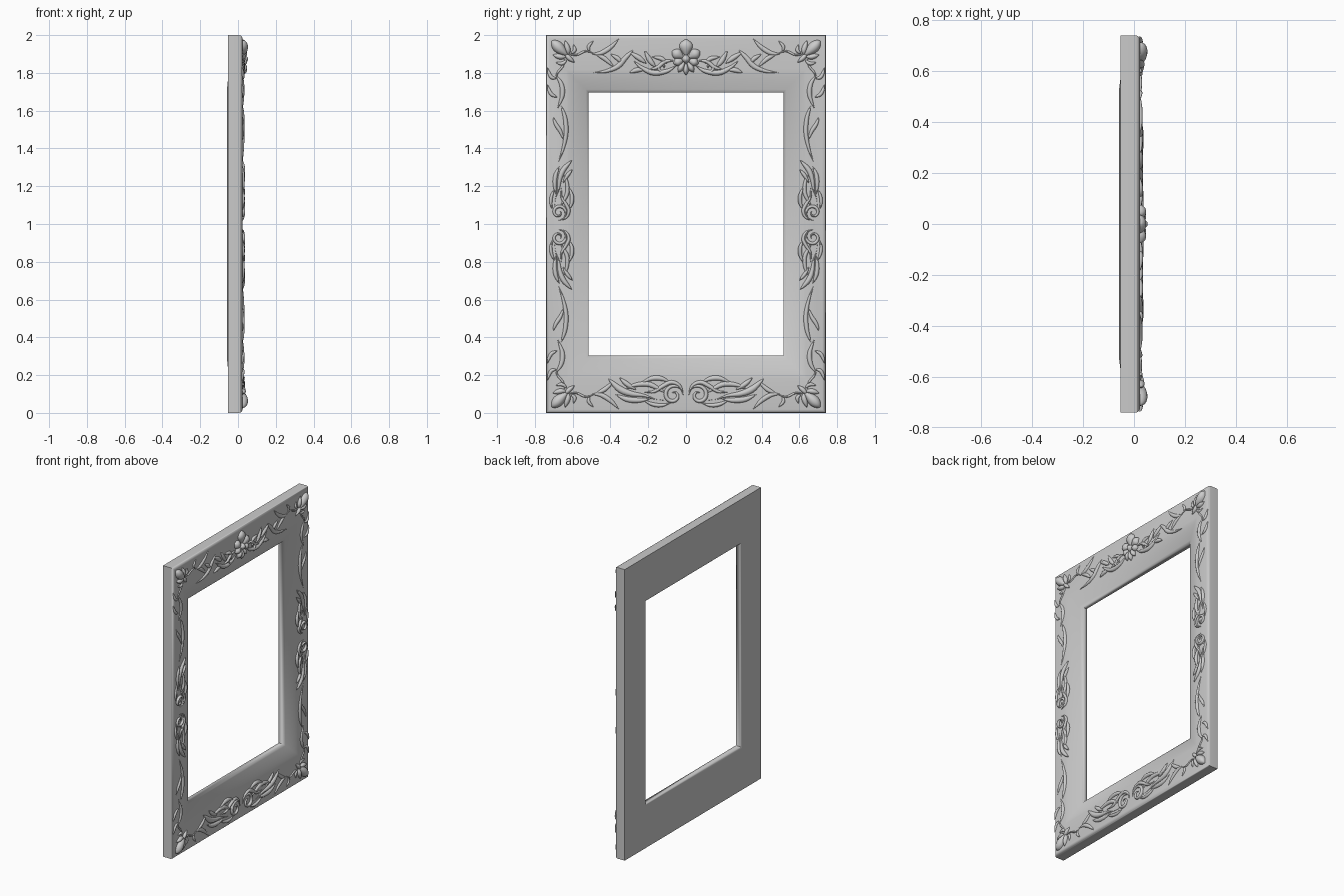
import bpy, bmesh, math
from mathutils import Vector

FACE = 0.024   # x of the flat front of the frame


def make(name, bm, angle=40):
    bmesh.ops.recalc_face_normals(bm, faces=bm.faces)
    me = bpy.data.meshes.new(name)
    bm.to_mesh(me)
    bm.free()
    ob = bpy.data.objects.new(name, me)
    bpy.context.collection.objects.link(ob)
    bpy.ops.object.select_all(action='DESELECT')
    ob.select_set(True)
    bpy.context.view_layer.objects.active = ob
    bpy.ops.object.shade_smooth_by_angle(angle=math.radians(angle))
    return ob


# Frame: rectangular rings (half width, half height, x) bridged into a closed loop
rings = [(0.74, 1.0, -0.052), (0.74, 1.0, 0.004)]
for i in range(1, 6):
    t = i / 5 * math.pi / 2
    rings.append((0.722 + 0.018 * math.cos(t), 0.982 + 0.018 * math.cos(t), 0.004 + 0.02 * math.sin(t)))
for i in range(9):   # gentle slope down to the opening
    t = i / 8
    d = 0.12 * (1 - t)
    rings.append((0.515 + d, 0.697 + d, FACE - 0.042 * t ** 1.4))
rings += [(0.515, 0.697, -0.050), (0.520, 0.703, -0.057), (0.532, 0.718, -0.058), (0.58, 0.775, -0.052)]
bm = bmesh.new()
loops = [[bm.verts.new((x, sy * hy, 1 + sz * hz)) for sy, sz in ((-1, -1), (1, -1), (1, 1), (-1, 1))]
         for hy, hz, x in rings]
for a, b in zip(loops, loops[1:] + loops[:1]):
    for k in range(4):
        bm.faces.new((a[k], a[(k + 1) % 4], b[(k + 1) % 4], b[k]))
make("frame", bm, 65)


def spline(pts, n=18):
    P = [Vector(p) for p in pts]
    P = [2 * P[0] - P[1]] + P + [2 * P[-1] - P[-2]]
    out = []
    for i in range(n + 1):
        s = i / n * (len(P) - 3)
        k = min(int(s), len(P) - 4)
        t = s - k
        a, b, c, d = P[k:k + 4]
        out.append(0.5 * (2 * b + (c - a) * t + (2 * a - 5 * b + 4 * c - d) * t * t
                          + (3 * b - a - 3 * c + d) * t ** 3))
    return out


def stroke(bm, pts, w, h, place, n=18, peak=0.5):
    """Raised leaf or stem: half-ellipse section swept along a path, pointed at both ends."""
    c = spline(pts, n)
    rows = []
    for i, p in enumerate(c):
        d = (c[min(i + 1, n)] - c[max(i - 1, 0)]).normalized()
        side = Vector((-d.y, d.x))
        t = i / n
        f = max(0.05, math.sin(math.pi * t ** (math.log(0.5) / math.log(peak)))) ** 0.8
        row = []
        for k in range(9):
            a = math.pi * k / 8
            q = place(p + side * (w * f * math.cos(a)))
            row.append(bm.verts.new((FACE - 0.002 + h * f ** 0.7 * math.sin(a), q[0], q[1])))
        rows.append(row)
    for r, s in zip(rows, rows[1:]):
        for k in range(8):
            bm.faces.new((r[k], r[k + 1], s[k + 1], s[k]))
    bm.faces.new(rows[0])
    bm.faces.new(rows[-1])


def spiral(cy, cz, r0, r1, a0, turns, n=14):
    return [(cy + (r0 + (r1 - r0) * i / n) * math.cos(a0 + turns * 2 * math.pi * i / n),
             cz + (r0 + (r1 - r0) * i / n) * math.sin(a0 + turns * 2 * math.pi * i / n)) for i in range(n + 1)]


def ornament(name, strokes, place):
    bm = bmesh.new()
    for pts, w, h, peak in strokes:
        stroke(bm, pts, w, h, place, 36 if len(pts) > 8 else 18, peak)
    return make(name, bm, 60)


# Corner sprig, measured inward from the outer corner (along, down)
arm = [
    ([(.11, .10), (.16, .105), (.21, .085), (.26, .10)], .006, .009, .5),
    ([(.24, .10), (.29, .095), (.34, .065), (.385, .02)], .013, .012, .5),
    ([(.23, .09), (.225, .06), (.25, .03)], .009, .011, .5),
    ([(.26, .10), (.31, .125), (.36, .17)], .012, .012, .5),
    ([(.13, .10), (.15, .08), (.145, .05)], .010, .012, .5),
]
down = [
    ([(.10, .11), (.09, .16), (.06, .20), (.05, .24)], .006, .009, .5),
    ([(.05, .21), (.08, .26), (.085, .32), (.06, .39)], .013, .012, .5),
    ([(.055, .23), (.025, .22), (.004, .17)], .010, .012, .5),
    ([(.06, .33), (.025, .31), (.004, .26)], .010, .012, .5),
    ([(.11, .13), (.085, .15), (.05, .145)], .010, .012, .5),
]
bud = [
    ([(.03, .03), (.07, .07), (.115, .11)], .029, .031, .42),
    ([(.115, .11), (.08, .115), (.035, .105)], .015, .020, .6),
    ([(.115, .11), (.115, .08), (.10, .03)], .015, .020, .6),
    ([(.10, .10), (.125, .125), (.15, .145)], .013, .018, .4),
]
# Trailing strand on the side bands (inward, down)
strand = [
    ([(.08, .375), (.10, .44), (.105, .52), (.09, .60), (.065, .67)], .012, .013, .4),
    ([(.095, .56), (.075, .51), (.05, .47), (.035, .43)], .011, .012, .5),
]
# Scroll with acanthus leaves (u along, v across)
scroll = [
    (spiral(.065, .062, .054, .010, 2.6, -1.3), .011, .016, .35),
    ([(.012, .06), (.03, .11), (.075, .13), (.12, .11), (.17, .08), (.23, .08)], .012, .015, .5),
    ([(.11, .035), (.16, .04), (.22, .06), (.29, .07), (.35, .095), (.41, .150)], .018, .016, .75),
    ([(.10, .07), (.15, .10), (.20, .12), (.27, .115), (.325, .09)], .014, .014, .5),
    ([(.08, .130), (.13, .150), (.18, .150), (.24, .125)], .014, .014, .5),
    ([(.18, .045), (.24, .035), (.31, .040), (.37, .065)], .015, .014, .55),
    ([(.08, .02), (.13, .008), (.18, .015), (.23, .04)], .011, .013, .5),
    ([(.26, .09), (.31, .12), (.35, .155)], .013, .014, .5),
]
# Spray beside the top flower (y, z)
spray = [
    ([(.05, 1.84), (.10, 1.81), (.17, 1.80), (.23, 1.825), (.28, 1.865)], .014, .014, .5),
    ([(.06, 1.865), (.11, 1.86), (.15, 1.83), (.20, 1.815)], .011, .014, .5),
    ([(.10, 1.85), (.13, 1.875), (.18, 1.885)], .012, .014, .5),
    ([(.16, 1.83), (.19, 1.865), (.22, 1.92)], .014, .014, .5),
    ([(.22, 1.815), (.26, 1.815), (.30, 1.80)], .013, .014, .5),
    ([(.21, 1.85), (.25, 1.88), (.30, 1.91)], .014, .014, .5),
    ([(.28, 1.92), (.32, 1.88), (.36, 1.835), (.42, 1.81), (.49, 1.80)], .014, .013, .4),
    ([(.34, 1.85), (.36, 1.875), (.40, 1.90)], .012, .013, .5),
    (spiral(.125, 1.83, .028, .006, 3.5, 1.1, 9), .008, .014, .4),
]

for s, side in ((-1, "left"), (1, "right")):
    for v, lev in ((-1, "bottom"), (1, "top")):
        corner = lambda p: (s * (.74 - p[0]), 1 + v * (1 - p[1]))
        ornament(f"{lev}_{side}_corner_sprig", arm + down + bud, corner)
        ornament(f"{lev}_{side}_strand", strand, corner)
        mid = 0.995 + v * .014
        ornament(f"{lev}_{side}_side_scroll", scroll,
                 lambda p: (s * (.597 + (.16 - p[1]) * .78), mid + v * p[0] * .80))
    ornament(f"bottom_{side}_scroll", scroll, lambda p: (s * (.002 + p[0]), .032 + p[1]))
    ornament(f"top_{side}_spray", spray, lambda p: (s * p[0], p[1]))

# Top flower: petals round a domed centre
petals = []
for deg, length, w in ((90, .105, .036), (30, .085, .028), (150, .085, .028), (-20, .07, .022),
                       (200, .07, .022), (-60, .08, .016), (240, .08, .016), (270, .085, .014)):
    d = Vector((math.cos(math.radians(deg)), math.sin(math.radians(deg))))
    c = Vector((0, 1.873))
    petals.append(([c + d * .008, c + d * length * .55, c + d * length], w, .026, .62))
petals.append(([(0, 1.848), (0, 1.873), (0, 1.898)], .022, .032, .5))
ornament("top_flower", petals, lambda p: (p[0], p[1]))
